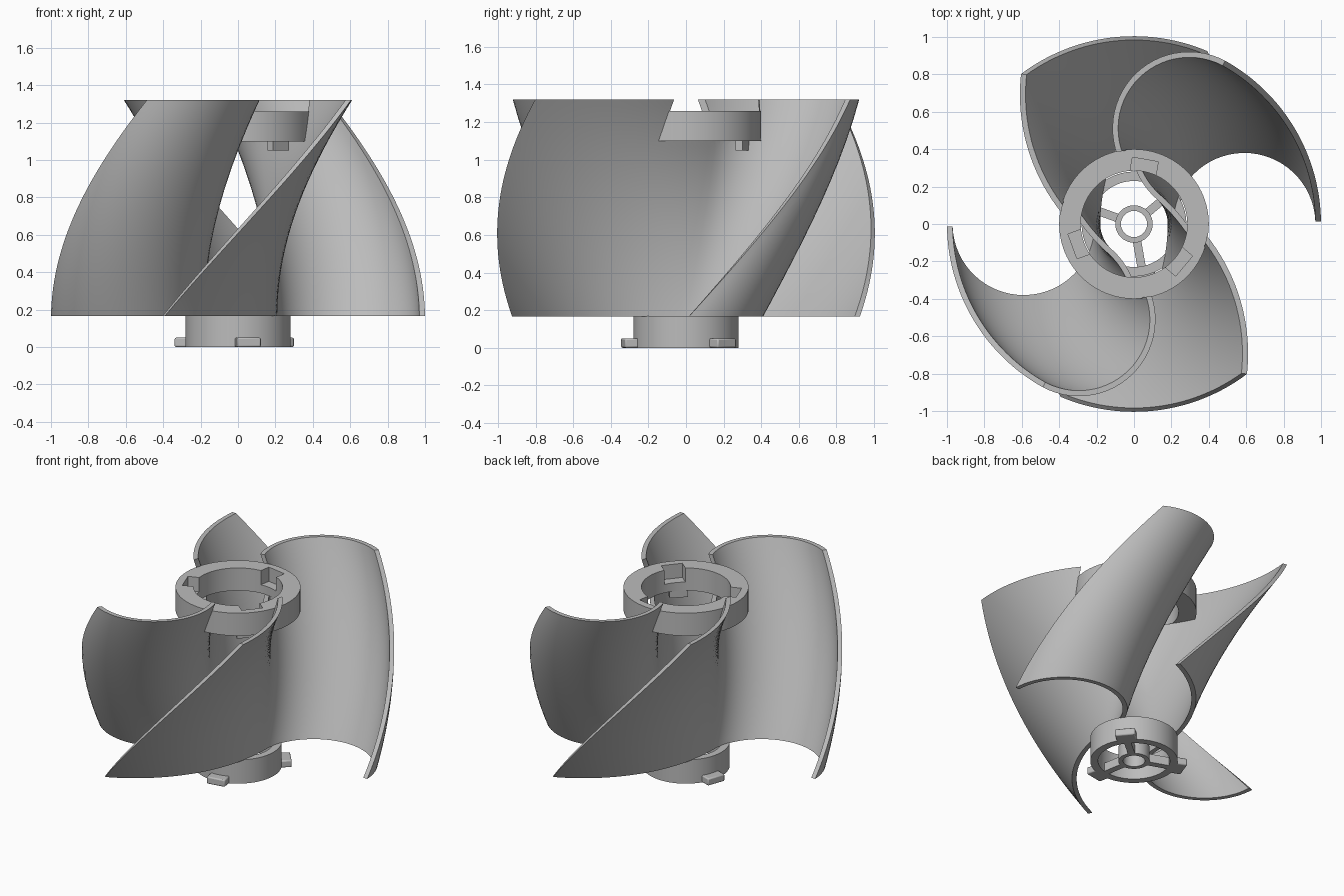
import bpy, bmesh, math
from mathutils import Matrix, Vector

cube = bpy.data.objects.get("Cube")
if cube:
    bpy.data.objects.remove(cube)

mat = bpy.data.materials.new("plain_grey")
mat.use_nodes = True
GREY = (0.5, 0.5, 0.5, 1)
mat.diffuse_color = GREY
mat.node_tree.nodes["Principled BSDF"].inputs["Base Color"].default_value = GREY

BASE, TOP, TWIST = 0.165, 1.32, math.radians(60)
RING_LOW, RING_TOP = 1.10, 1.26


def finish(bm, name):
    bmesh.ops.recalc_face_normals(bm, faces=bm.faces)
    mesh = bpy.data.meshes.new(name)
    bm.to_mesh(mesh)
    bm.free()
    obj = bpy.data.objects.new(name, mesh)
    bpy.context.collection.objects.link(obj)
    mesh.materials.append(mat)
    return obj


def loft(name, loops, closed=False):
    """Skin a list of equal closed loops; cap the ends unless closed."""
    bm = bmesh.new()
    rows = [[bm.verts.new(p) for p in loop] for loop in loops]
    n = len(rows[0])
    pairs = list(zip(rows, rows[1:])) + ([(rows[-1], rows[0])] if closed else [])
    for a, b in pairs:
        for i in range(n):
            j = (i + 1) % n
            bm.faces.new((a[i], a[j], b[j], b[i]))
    if not closed:
        half = n // 2
        for row in (rows[0], rows[-1]):
            for i in range(half - 1):
                bm.faces.new((row[i], row[i + 1], row[n - 2 - i], row[n - 1 - i]))
    return finish(bm, name)


def tube(name, r_in, r_out, low, high, sides=96):
    loops = []
    for k in range(sides):
        c, s = math.cos(k * math.tau / sides), math.sin(k * math.tau / sides)
        loops.append([(r * c, r * s, z) for r, z in
                      ((r_in, low), (r_out, low), (r_out, high), (r_in, high))])
    return loft(name, loops, closed=True)


def box(name, r_in, r_out, width, low, high, degrees):
    """Block lying along a radius at the given heading."""
    bm = bmesh.new()
    bmesh.ops.create_cube(bm, size=1)
    m = (Matrix.Rotation(math.radians(degrees), 4, 'Z')
         @ Matrix.Translation(((r_in + r_out) / 2, 0, (low + high) / 2))
         @ Matrix.Diagonal((r_out - r_in, width, high - low, 1)))
    bmesh.ops.transform(bm, matrix=m, verts=bm.verts)
    return finish(bm, name)


def cut(obj, cutter):
    cutter.hide_render = True
    mod = obj.modifiers.new("cut", 'BOOLEAN')
    mod.operation, mod.solver, mod.object = 'DIFFERENCE', 'EXACT', cutter
    bpy.context.view_layer.objects.active = obj
    bpy.ops.object.modifier_apply(modifier=mod.name)
    bpy.data.objects.remove(cutter)


def blade_section(thick=0.03):
    """S-shaped strip: a half circle scoop running into a wide shallow arc."""
    h = thick / 2
    one, two = [], []
    for k in range(33):
        a = math.radians(2 + 178 * k / 32)
        d = Vector((math.cos(a), math.sin(a)))
        c = Vector((0.59, 0))
        one.append(c + d * (0.395 + h))
        two.append(c + d * (0.395 - h))
    for k in range(1, 29):
        a = -math.radians(66.2) * k / 28
        d = Vector((math.cos(a), math.sin(a)))
        c = Vector((-0.8, 0))
        one.append(c + d * (0.995 - h))
        two.append(c + d * (0.995 + h))
    return one + two[::-1]


# Two twisted S-shaped sheets, opened at the top to seat the ring
section = blade_section()
STEPS = 32
for name, start in (("right_blade", 180), ("left_blade", 0)):
    loops = []
    for k in range(STEPS + 1):
        t = k / STEPS
        turn = Matrix.Rotation(math.radians(start) + TWIST * t, 2)
        z = BASE + (TOP - BASE) * t
        loops.append([(*(turn @ p), z) for p in section])
    blade = loft(name, loops)
    bm = bmesh.new()
    bmesh.ops.create_cone(bm, cap_ends=True, segments=96, radius1=0.395, radius2=0.395,
                          depth=0.5, matrix=Matrix.Translation((0, 0, RING_LOW + 0.25)))
    cut(blade, finish(bm, "seat_cutter"))

# Upper socket ring with three locking notches and hooks below them
ring = tube("top_ring", 0.285, 0.4, RING_LOW, RING_TOP)
for heading in (80, 200, 320):
    cut(ring, box("notch_cutter", 0.2, 0.35, 0.14, RING_LOW + 0.06, RING_TOP + 0.1, heading))
    box("ring_hook", 0.29, 0.33, 0.12, RING_LOW - 0.05, RING_LOW + 0.01, heading - 6)

# Lower hub with bore, spokes and locking tabs
tube("hub_wall", 0.23, 0.28, 0, BASE + 0.003)
tube("hub_bore", 0.07, 0.1, 0, 0.1, 48)
for heading in (40, 160, 280):
    box("hub_spoke", 0.09, 0.24, 0.045, 0, 0.06, heading)
    tab = box("hub_tab", 0.265, 0.34, 0.13, 0, 0.05, heading)
    bev = tab.modifiers.new("round", 'BEVEL')
    bev.width, bev.segments = 0.008, 2

# Smooth curved walls, crisp edges
for obj in bpy.context.collection.objects:
    if obj.type == 'MESH' and mat.name in obj.data.materials:
        bpy.ops.object.select_all(action='DESELECT')
        obj.select_set(True)
        bpy.context.view_layer.objects.active = obj
        bpy.ops.object.shade_smooth_by_angle(angle=math.radians(30))
